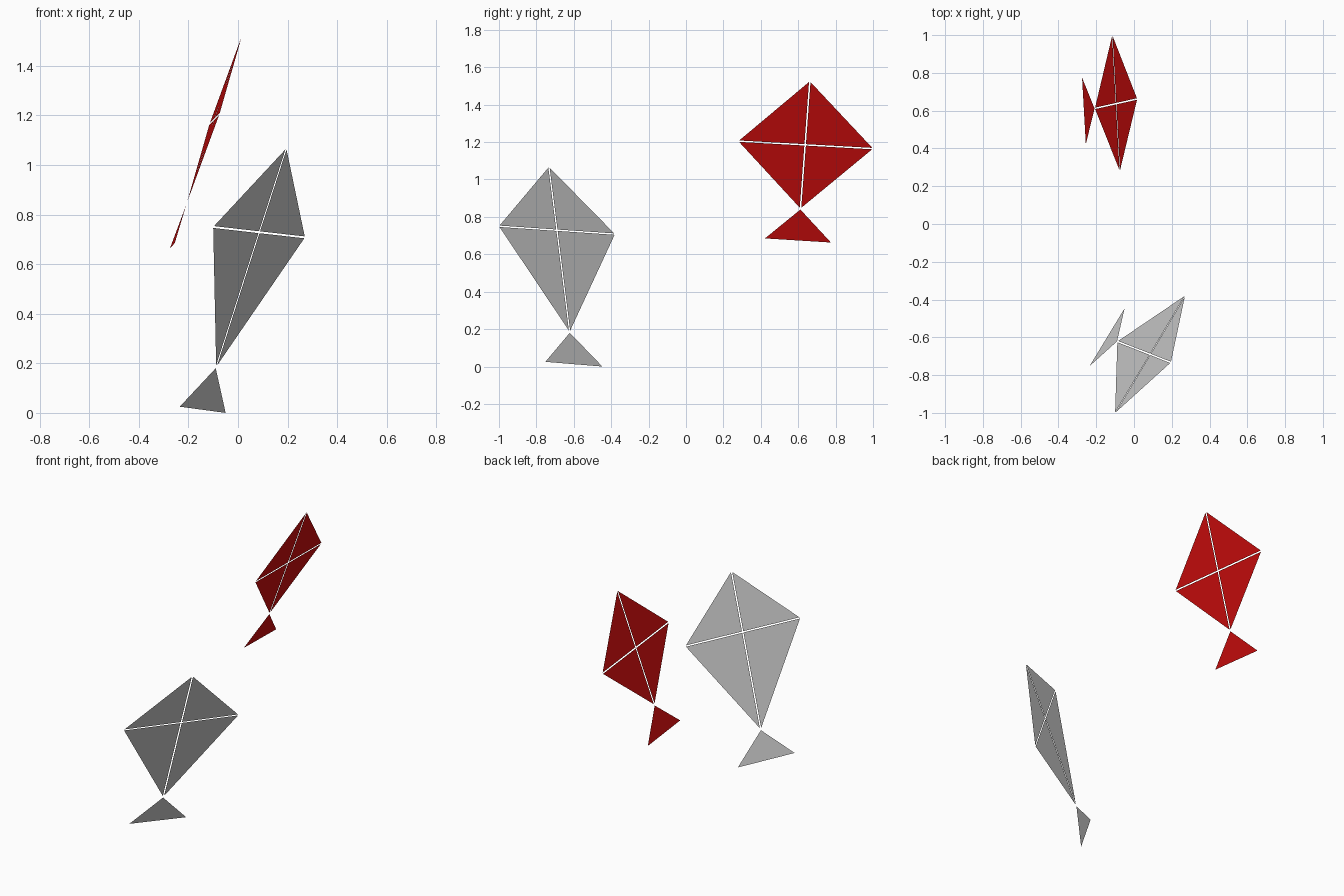
import bpy
from mathutils import Vector
from mathutils.geometry import intersect_line_line

if "Cube" in bpy.data.objects:
    bpy.data.objects.remove(bpy.data.objects["Cube"])

GAP = 0.004  # half the width of the slit between two panels


def material(name, rgb):
    m = bpy.data.materials.new(name)
    m.diffuse_color = (*rgb, 1)
    m.use_nodes = True
    m.node_tree.nodes["Principled BSDF"].inputs["Base Color"].default_value = m.diffuse_color
    return m


def triangle(name, points, mat):
    mesh = bpy.data.meshes.new(name)
    mesh.from_pydata([tuple(p) for p in points], [], [(0, 1, 2)])
    mesh.materials.append(mat)
    obj = bpy.data.objects.new(name, mesh)
    bpy.context.collection.objects.link(obj)


def panel(name, centre, a, b, mat):
    """Quarter of the sail, drawn back from both diagonals by the slit."""
    da, db, edge = (a - centre).normalized(), (b - centre).normalized(), (b - a).normalized()
    corner_a = a + edge * GAP / da.cross(edge).length
    corner_b = b - edge * GAP / db.cross(edge).length
    triangle(name, (centre + (da + db) * GAP, corner_a, corner_b), mat)


def kite(name, top, left, right, bottom, tail_left, tail_right, mat):
    top, left, right, bottom = map(Vector, (top, left, right, bottom))
    p, q = intersect_line_line(top, bottom, left, right)
    centre = (p + q) / 2
    # Sail: four panels around the crossing
    rim = (top, right, bottom, left)
    labels = ("upper_right", "lower_right", "lower_left", "upper_left")
    for i, label in enumerate(labels):
        panel(f"{name}_{label}_panel", centre, rim[i], rim[(i + 1) % 4], mat)
    # Tail: one triangle hanging just under the sail
    knot = bottom + (bottom - top).normalized() * 0.006
    triangle(f"{name}_tail", (knot, Vector(tail_left), Vector(tail_right)), mat)


grey = material("light grey", (0.60, 0.60, 0.60))
red = material("red", (0.62, 0.004, 0.004))

kite("grey_kite", (0.195, -0.733, 1.067), (-0.10, -1.0, 0.75), (0.27, -0.38, 0.708),
     (-0.088, -0.622, 0.186), (-0.235, -0.752, 0.025), (-0.05, -0.447, 0.0), grey)
kite("red_kite", (0.017, 0.662, 1.525), (-0.075, 0.28, 1.205), (-0.115, 1.0, 1.165),
     (-0.207, 0.612, 0.845), (-0.255, 0.422, 0.685), (-0.275, 0.775, 0.663), red)
